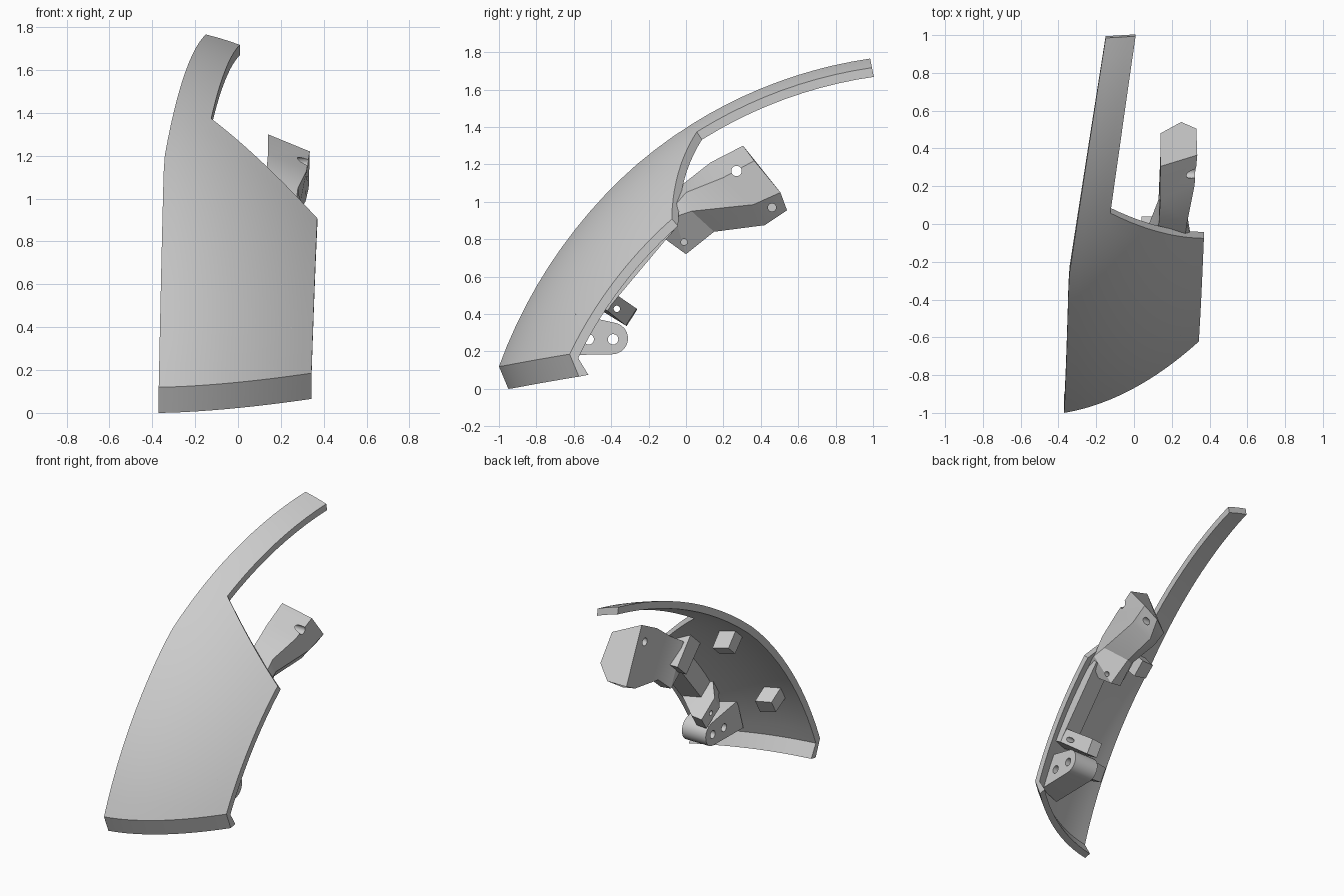
import bpy, bmesh
from math import radians, degrees, sin, cos, asin, pi
from mathutils import Vector, Matrix

cube = bpy.data.objects.get("Cube")
if cube:
    bpy.data.objects.remove(cube, do_unlink=True)

grey = bpy.data.materials.new("plain grey")
grey.use_nodes = True
GREY = (0.6, 0.6, 0.6, 1)
grey.diffuse_color = GREY
grey.node_tree.nodes["Principled BSDF"].inputs["Base Color"].default_value = GREY

R, CY, CZ = 2.644, 1.488, -0.775      # big arc of the shell, seen from the side
THICK = 0.05


def lerp(a, b, t):
    return a + (b - a) * t


def skin(x):
    """Radius of the outer shell surface at a given x."""
    t = x + 0.37
    return R - 0.15 * t - 0.43 * t * t


def polar(x, deg, r):
    a = radians(deg)
    return Vector((x, CY - r * cos(a), CZ + r * sin(a)))


def finish(name, bm):
    bmesh.ops.recalc_face_normals(bm, faces=bm.faces)
    mesh = bpy.data.meshes.new(name)
    bm.to_mesh(mesh)
    bm.free()
    mesh.materials.append(grey)
    ob = bpy.data.objects.new(name, mesh)
    bpy.context.collection.objects.link(ob)
    return ob


def activate(ob):
    bpy.ops.object.select_all(action='DESELECT')
    ob.select_set(True)
    bpy.context.view_layer.objects.active = ob


def loft(name, rings):
    """Solid through matching rings of points, capped at both ends."""
    bm = bmesh.new()
    loops = [[bm.verts.new(p) for p in ring] for ring in rings]
    for a, b in zip(loops, loops[1:]):
        for i in range(len(a)):
            k = (i + 1) % len(a)
            bm.faces.new((a[i], a[k], b[k], b[i]))
    bm.faces.new(loops[0])
    bm.faces.new(loops[-1])
    return finish(name, bm)


def block(name, *sections):
    """Block across x; a section is x, low and high angle, inner and outer radius."""
    return loft(name, [[polar(x, a, r), polar(x, b, r), polar(x, b, s), polar(x, a, s)]
                       for x, a, b, r, s in sections])


def drill(ob, holes):
    """Round holes along x; a hole is its deep end in x, then y, z, radius."""
    for x, y, z, r in holes:
        bm = bmesh.new()
        bmesh.ops.create_cone(bm, cap_ends=True, segments=20, radius1=r, radius2=r, depth=1,
                              matrix=Matrix.Translation((x + 0.5, y, z)) @ Matrix.Rotation(pi / 2, 4, 'Y'))
        cutter = finish("hole_cutter", bm)
        cutter.hide_render = True
        mod = ob.modifiers.new("hole", 'BOOLEAN')
        mod.operation, mod.solver, mod.object = 'DIFFERENCE', 'EXACT', cutter
        activate(ob)
        bpy.ops.object.modifier_apply(modifier=mod.name)
        bpy.data.objects.remove(cutter, do_unlink=True)
    activate(ob)
    bpy.ops.object.shade_smooth_by_angle(angle=radians(25))


# Curved shell: body with a sloped shoulder, a long strip and a turned-in lip
INNER_X, TOP, KINK, END = -0.125, 56.35, 48.2, 78.8
NL, NR, ROWS, STRIP = 4, 10, 14, 10


def bottom(x):
    """Angle of the lower edge, which rises gently to the right."""
    z = 0.12 + 0.065 * ((x + 0.37) / 0.71) ** 1.6
    return degrees(asin((z - CZ) / skin(x)))


def left_x(deg):
    if deg < KINK:
        return lerp(-0.37, -0.345, max(0, deg - 19.8) / (KINK - 19.8))
    return -0.345 + 0.156 * (polar(0, deg, 2.62).y + 0.27)


def strip_x(deg):
    return INNER_X + 0.1436 * (polar(0, deg, 2.58).y - polar(0, TOP, 2.58).y)


bm = bmesh.new()
rows = []
for j in range(ROWS + 1):
    v, row = j / ROWS, []
    for u in range(NL + NR + 1):
        t = max(0, u - NL) / NR
        if u <= NL:
            x = lerp(left_x(lerp(19.8, TOP, v)), INNER_X, u / NL)
        else:
            x = lerp(INNER_X, lerp(0.343, 0.37, v), t)
        deg = lerp(bottom(x), lerp(TOP, 47.1, t), v)
        row.append(bm.verts.new(polar(x, deg, skin(x))))
    rows.append(row)
rows.insert(0, [bm.verts.new(p.co + Vector((0, 0.05, -0.12))) for p in rows[0]])
for j in range(1, STRIP + 1):
    t = j / STRIP
    deg, row = lerp(TOP, END, t), []
    for u in range(NL + 1):
        x = lerp(left_x(deg), strip_x(deg), u / NL)
        row.append(bm.verts.new(polar(x, deg, skin(x) + 0.015 * t * u / NL)))
    rows.append(row)
for a, b in zip(rows, rows[1:]):
    for i in range(min(len(a), len(b)) - 1):
        bm.faces.new((a[i], a[i + 1], b[i + 1], b[i]))
# Thicken towards the arc's centre; the lip thickens straight back
copy = bmesh.ops.extrude_face_region(bm, geom=bm.faces[:], use_keep_orig=True)
for p in [g for g in copy["geom"] if isinstance(g, bmesh.types.BMVert)]:
    if p.co.z < 0.1:
        p.co += Vector((0, THICK, 0.01))
    else:
        p.co += Vector((0, CY - p.co.y, CZ - p.co.z)).normalized() * THICK
shell = finish("curved_shell", bm)
activate(shell)
bpy.ops.object.shade_smooth_by_angle(angle=radians(30))

# Upper arm: five-sided bar from the back end down to a foot on the shell
arm = loft("upper_arm", [
    [(.14, .305, 1.30), (.335, .365, 1.22), (.33, .505, 1.05), (.25, .54, .955), (.14, .48, .92)],
    [(.14, .13, 1.21), (.32, .20, 1.13), (.315, .36, .985), (.21, .42, .875), (.14, .38, .87)],
    [(.13, -.01, 1.10), (.28, .0, 1.05), (.285, .03, .95), (.18, .15, .84), (.13, .13, .84)],
    [(.06, -.05, 1.07), (.27, -.06, .98), (.30, -.06, .92), (.20, .0, .72), (.12, .0, .73)],
    [(.08, -.11, 1.02), (.27, -.12, .91), (.30, -.13, .89), (.21, -.11, .80), (.12, -.12, .82)]])
drill(arm, [(-.3, .27, 1.165, .028), (.22, .46, .97, .022), (.14, -.01, .785, .017)])

# C-shaped bracket: a rail along the shell with a leg at each end
block("bracket_rail", (.15, 33, 47, 2.28, 2.42), (.29, 33, 47, 2.25, 2.33))
block("bracket_upper_leg", (.04, 46, 49.5, 2.23, 2.46), (.15, 46, 49.5, 2.23, 2.42))
leg = block("bracket_lower_leg", (.06, 31.6, 34.3, 2.12, 2.30), (.14, 31.6, 34.5, 2.125, 2.42),
            (.29, 32, 34.5, 2.25, 2.33))
drill(leg, [(-.3, -.37, .428, .017)])


# Lower lug: rounded plate with two holes
def lug_ring(x, root):
    arc = [radians(lerp(-90, 70, i / 10)) for i in range(11)]
    tip = [(x, -.395 + .085 * cos(a), .27 + .085 * sin(a)) for a in arc]
    return [(x, root + .03, .18)] + tip + [(x, root + .10, .40)]


lug = loft("lower_lug", [lug_ring(.06, -.77), lug_ring(.25, -.69)])
drill(lug, [(-.3, -.39, .265, .028), (-.3, -.52, .265, .028)])

# Mounting studs on the inside of the shell
for name, mid in (("upper_stud", 48), ("lower_stud", 30.2)):
    block(name, (-.26, mid - 1.2, mid + 1.2, 2.45, 2.59), (-.15, mid - 1.4, mid + 1.4, 2.42, 2.56))
